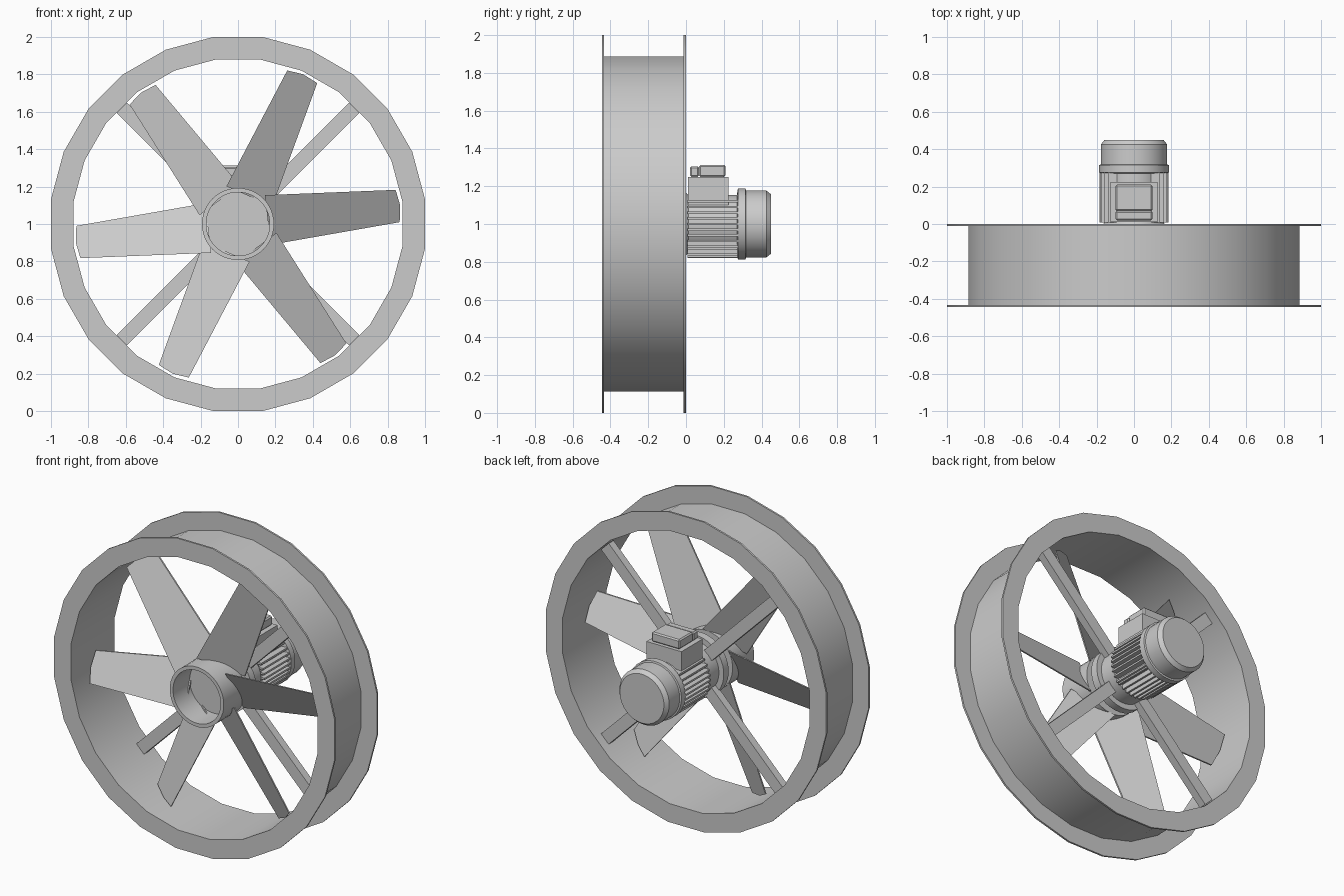
import bpy, bmesh
from math import sin, cos, pi, radians, sqrt
from mathutils import Matrix, Vector

if "Cube" in bpy.data.objects:
    bpy.data.objects.remove(bpy.data.objects["Cube"])

AXIS_Z = 1.0


def finish(name, bm, smooth=True):
    bmesh.ops.recalc_face_normals(bm, faces=bm.faces)
    me = bpy.data.meshes.new(name)
    bm.to_mesh(me)
    bm.free()
    ob = bpy.data.objects.new(name, me)
    bpy.context.collection.objects.link(ob)
    if smooth:
        bpy.ops.object.select_all(action='DESELECT')
        ob.select_set(True)
        bpy.context.view_layer.objects.active = ob
        bpy.ops.object.shade_smooth_by_angle(angle=radians(30))
    return ob


def revolve(name, profile, n, closed=False):
    """Spin (radius, y) points around the fan axis; open profiles are capped."""
    bm = bmesh.new()
    rings = []
    for r, y in profile:
        rings.append([bm.verts.new((r * cos((i + .5) * 2 * pi / n), y,
                                    AXIS_Z + r * sin((i + .5) * 2 * pi / n)))
                      for i in range(n)])
    pairs = list(zip(rings, rings[1:])) + ([(rings[-1], rings[0])] if closed else [])
    for a, b in pairs:
        for i in range(n):
            j = (i + 1) % n
            bm.faces.new((a[i], a[j], b[j], b[i]))
    if not closed:
        bm.faces.new(rings[0])
        bm.faces.new(rings[-1])
    return finish(name, bm)


def add_box(bm, lo, hi, angle=0):
    """Box in axis-centred coordinates, turned around the fan axis."""
    lo, hi = Vector(lo), Vector(hi)
    m = (Matrix.Translation((0, 0, AXIS_Z)) @ Matrix.Rotation(-angle, 4, 'Y')
         @ Matrix.Translation((lo + hi) / 2) @ Matrix.Diagonal((*(hi - lo), 1)))
    bmesh.ops.create_cube(bm, size=1, matrix=m)


# Flanged duct, 24 sides with flats on the axes
k = 1 / cos(pi / 24)
duct = [(.88, -.445), (1, -.445), (1, -.433), (.886, -.433),
        (.886, -.012), (1, -.012), (1, 0), (.88, 0)]
revolve("duct", [(r * k, y) for r, y in duct], 24, closed=True)

# Cup-shaped hub
revolve("hub", [(.17, -.25), (.17, -.42), (.193, -.42), (.193, -.2)], 36)

# Six pitched, tapered blades
outline = [(.16, .137), (.858, .086), (.873, 0), (.86, -.088), (.16, -.13)]
for b in range(6):
    bm = bmesh.new()
    a = radians(6.5 + 60 * b)
    layers = []
    for t in (-.005, .005):
        layers.append([bm.verts.new((r * cos(a) - v * sin(a), -.257 - .53 * v + t,
                                     AXIS_Z + r * sin(a) + v * cos(a)))
                       for r, v in outline])
    front, back = layers
    bm.faces.new(front)
    bm.faces.new(back)
    for i in range(5):
        j = (i + 1) % 5
        bm.faces.new((front[i], front[j], back[j], back[i]))
    finish(f"blade_{b + 1}", bm, smooth=False)

# Four diagonal support struts
bm = bmesh.new()
for q in range(4):
    add_box(bm, (.12, -.11, -.038), (.878, -.06, .038), radians(45 + 90 * q))
finish("struts", bm, smooth=False)

# Mounting flange and shaft housing between hub and motor
revolve("motor_flange", [(.12, -.2), (.12, -.15), (.2, -.15), (.2, -.1),
                         (.165, -.1), (.165, 0), (.15, .02)], 36)

# Motor body core
revolve("motor_body", [(.14, 0), (.155, .01), (.155, .275)], 36)

# Cooling fins: horizontal on the sides, vertical underneath
bm = bmesh.new()
for i in range(-4, 5):
    p = i * .03
    e = sqrt(.184 ** 2 - p ** 2)
    for s in (-1, 1):
        xs = sorted((s * .08, s * e))
        add_box(bm, (xs[0], .008, p - .006), (xs[1], .275, p + .006))
    add_box(bm, (p - .006, .008, -e + .004), (p + .006, .275, -.08))
finish("cooling_fins", bm, smooth=False)

# Fan cover with rear collar
revolve("fan_cover", [(.16, .27), (.188, .275), (.188, .315), (.178, .318),
                      (.178, .425), (.158, .45)], 36)

# Terminal box with lid and cable entry
bm = bmesh.new()
add_box(bm, (-.125, .01, .1), (.125, .225, .25))
finish("terminal_box", bm, smooth=False)
bm = bmesh.new()
add_box(bm, (-.1, .07, .25), (.1, .21, .312))
add_box(bm, (-.1, .02, .25), (.1, .07, .305))
ob = finish("terminal_lid", bm, smooth=False)
mod = ob.modifiers.new("edge", 'BEVEL')
mod.width = .008
mod.segments = 1
